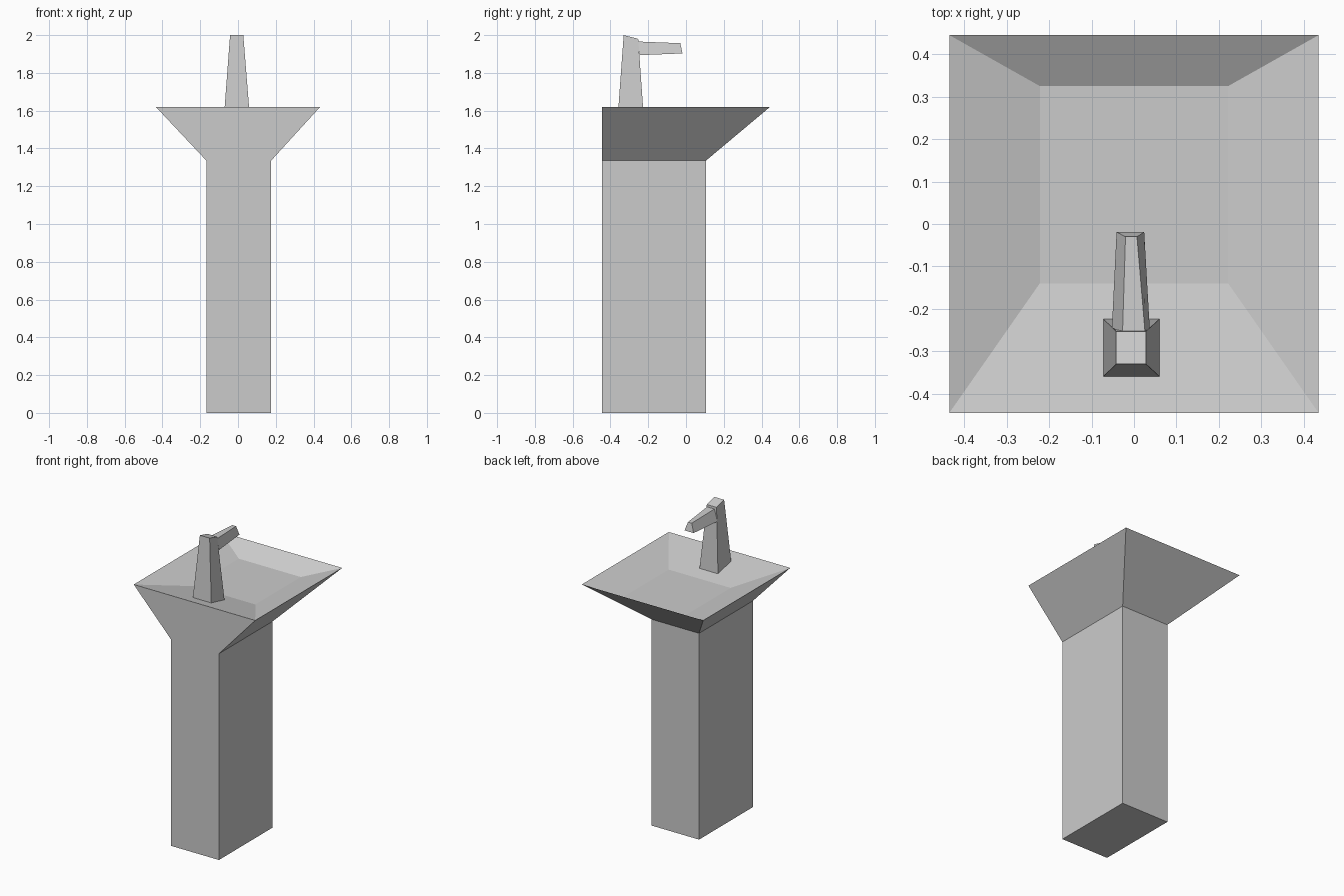
import bpy
import bmesh

cube = bpy.data.objects.get("Cube")
if cube:
    bpy.data.objects.remove(cube, do_unlink=True)

grey = bpy.data.materials.new("plain_grey")
grey.use_nodes = True
colour = (0.6, 0.6, 0.6, 1)
grey.diffuse_color = colour
grey.node_tree.nodes["Principled BSDF"].inputs["Base Color"].default_value = colour


def rect(x0, x1, y0, y1, z_front, z_back=None):
    """Four-corner ring; it tilts when the back height differs."""
    z_back = z_front if z_back is None else z_back
    return [(x0, y0, z_front), (x1, y0, z_front), (x1, y1, z_back), (x0, y1, z_back)]


def loft(name, rings, cap_start=True, cap_end=True):
    """Skin a stack of four-corner rings with flat faces."""
    bm = bmesh.new()
    loops = [[bm.verts.new(p) for p in ring] for ring in rings]
    for a, b in zip(loops, loops[1:]):
        for i in range(4):
            j = (i + 1) % 4
            bm.faces.new((a[i], a[j], b[j], b[i]))
    if cap_start:
        bm.faces.new(loops[0][::-1])
    if cap_end:
        bm.faces.new(loops[-1])
    mesh = bpy.data.meshes.new(name)
    bm.to_mesh(mesh)
    bm.free()
    mesh.materials.append(grey)
    obj = bpy.data.objects.new(name, mesh)
    bpy.context.collection.objects.link(obj)
    return obj


# Pedestal column, open where it meets the basin
foot = (-0.167, 0.175, -0.445, 0.105)
neck_z, rim_z, floor_z = 1.335, 1.62, 1.55
loft("pedestal", [rect(*foot, 0), rect(*foot, neck_z)], cap_end=False)

# Basin: flared outside, knife-edge rim, then sloping down to a flat floor
loft("basin", [
    rect(*foot, neck_z),
    rect(-0.435, 0.435, -0.445, 0.445, rim_z),
    rect(-0.222, 0.222, -0.14, 0.325, floor_z),
], cap_start=False)

# Tap body: tapered post standing on the sloping front of the basin
loft("tap_body", [
    rect(-0.072, 0.06, -0.359, -0.224, 1.60, 1.569),
    rect(-0.042, 0.028, -0.33, -0.253, 2.0, 1.98),
])


def spout_ring(y_low, y_high, z_low, z_high, low, high):
    """Upright trapezoid section, wide at the bottom."""
    return [(low[0], y_low, z_low), (high[0], y_high, z_high),
            (high[1], y_high, z_high), (low[1], y_low, z_low)]


# Spout: tapering trapezoid bar with a slanted tip
loft("tap_spout", [
    spout_ring(-0.245, -0.255, 1.894, 1.966, (-0.052, 0.037), (-0.027, 0.026)),
    spout_ring(-0.019, -0.03, 1.903, 1.957, (-0.041, 0.024), (-0.02, 0.007)),
])
